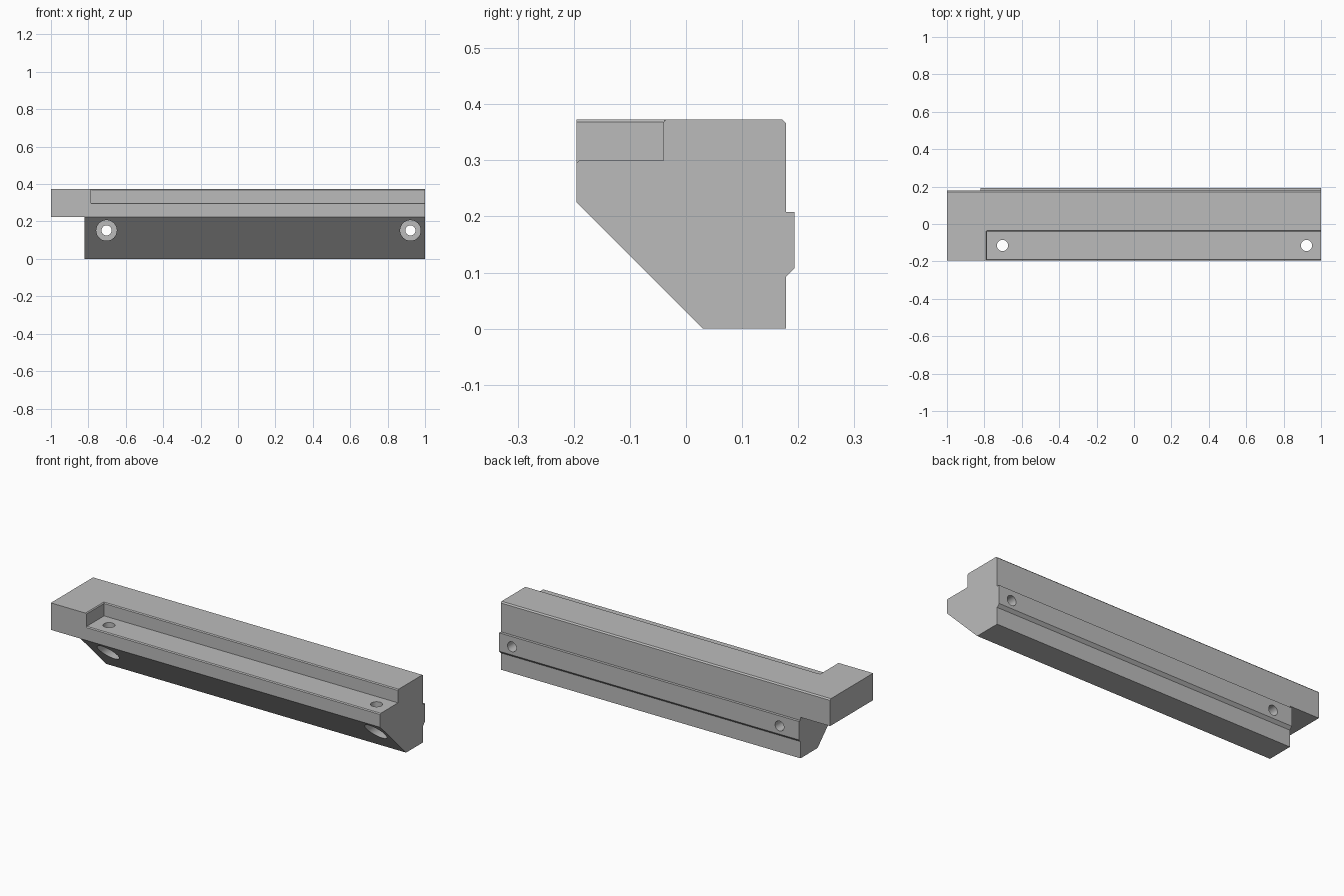
import bpy, bmesh, math
from mathutils import Vector

cube = bpy.data.objects.get("Cube")
if cube:
    bpy.data.objects.remove(cube, do_unlink=True)

grey = bpy.data.materials.new("plain grey")
grey.use_nodes = True
colour = (0.5, 0.5, 0.5, 1)
grey.diffuse_color = colour
grey.node_tree.nodes["Principled BSDF"].inputs["Base Color"].default_value = colour


def finish(name, bm):
    bmesh.ops.recalc_face_normals(bm, faces=bm.faces)
    mesh = bpy.data.meshes.new(name)
    bm.to_mesh(mesh)
    bm.free()
    mesh.materials.append(grey)
    obj = bpy.data.objects.new(name, mesh)
    bpy.context.collection.objects.link(obj)
    return obj


def prism(name, profile, start, end, axis="x"):
    """Extrude a (y, z) profile along x, or an (x, z) profile along y."""
    bm = bmesh.new()
    along_x = axis == "x"
    face = bm.faces.new([bm.verts.new((start, a, b) if along_x else (a, start, b))
                         for a, b in profile])
    moved = bmesh.ops.extrude_face_region(bm, geom=[face])["geom"]
    length = end - start
    bmesh.ops.translate(bm, verts=[v for v in moved if isinstance(v, bmesh.types.BMVert)],
                        vec=(length, 0, 0) if along_x else (0, length, 0))
    return finish(name, bm)


def rod(name, radius, start, end):
    """Cylinder between two points."""
    start, end = Vector(start), Vector(end)
    bm = bmesh.new()
    bmesh.ops.create_cone(bm, cap_ends=True, segments=48, radius1=radius,
                          radius2=radius, depth=(end - start).length)
    turn = (end - start).to_track_quat("Z", "Y")
    bmesh.ops.rotate(bm, verts=bm.verts, matrix=turn.to_matrix())
    bmesh.ops.translate(bm, verts=bm.verts, vec=(start + end) / 2)
    return finish(name, bm)


def cut(body, cutter):
    bpy.context.view_layer.objects.active = body
    mod = body.modifiers.new("cut", "BOOLEAN")
    mod.operation = "DIFFERENCE"
    mod.solver = "EXACT"
    mod.object = cutter
    bpy.ops.object.modifier_apply(modifier=mod.name)
    bpy.data.objects.remove(cutter, do_unlink=True)


# Main bar with sloped underside, rear rib and chamfered rear top edge
bar = prism("jaw_bar", [
    (-0.195, 0.225), (0.03, 0), (0.178, 0), (0.178, 0.092), (0.193, 0.107),
    (0.193, 0.208), (0.178, 0.208), (0.178, 0.366), (0.171, 0.373), (-0.195, 0.373),
], -1, 1)

# Overhang at the right end
cut(bar, prism("overhang_cutter", [(-0.3, -0.1), (0.3, -0.1), (0.3, 0.225), (-0.3, 0.225)],
               -1.1, -0.82))

# Stepped ledge along the front, with small edge chamfers
cut(bar, prism("ledge_cutter", [
    (-0.205, 0.285), (-0.19, 0.3), (-0.04, 0.3), (-0.04, 0.368),
    (-0.03, 0.378), (-0.205, 0.378),
], -0.785, 1.1))
cut(bar, prism("ledge_end_chamfer", [(-0.785, 0.368), (-0.795, 0.378), (-0.775, 0.378)],
               -0.3, -0.038, "y"))

# Counterbored bolt holes and vertical ledge holes
for x in (-0.703, 0.922):
    cut(bar, rod("counterbore", 0.055, (x, -0.4, 0.152), (x, 0.03, 0.152)))
    cut(bar, rod("bolt_hole", 0.027, (x, -0.1, 0.152), (x, 0.4, 0.152)))
    cut(bar, rod("ledge_hole", 0.03, (x, -0.115, 0.12), (x, -0.115, 0.5)))

bpy.ops.object.select_all(action="DESELECT")
bar.select_set(True)
bpy.context.view_layer.objects.active = bar
bpy.ops.object.shade_smooth_by_angle(angle=math.radians(30))
